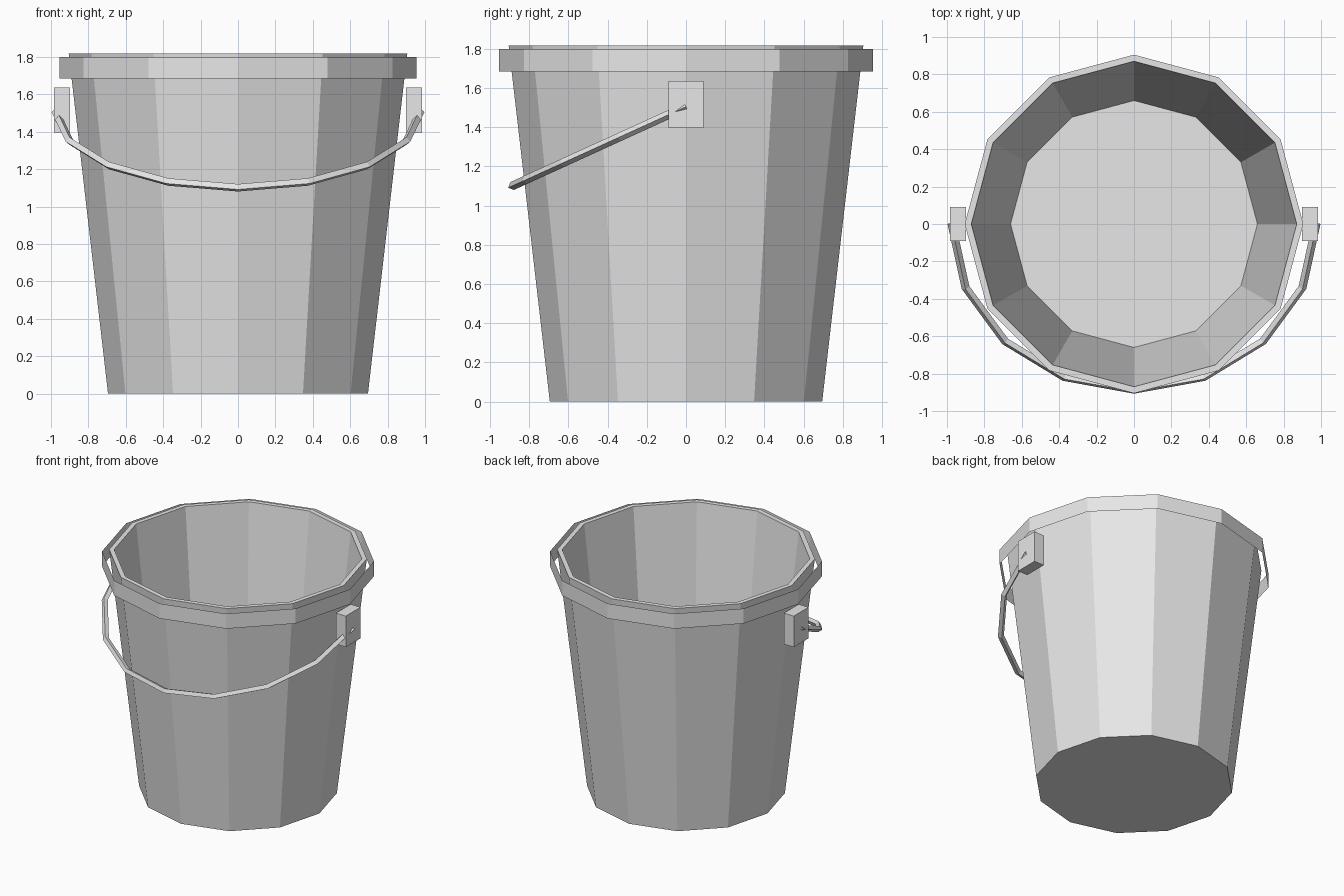
import bpy
import bmesh
from math import sin, cos, pi
from mathutils import Vector

SIDES = 12
cube = bpy.data.objects.get("Cube")
if cube:
    bpy.data.objects.remove(cube, do_unlink=True)

metal = bpy.data.materials.new("light_grey_metal")
metal.use_nodes = True
grey = (0.8, 0.8, 0.8, 1)
metal.diffuse_color = grey
metal.node_tree.nodes["Principled BSDF"].inputs["Base Color"].default_value = grey


def finish(name, bm, fix_normals=True):
    """Turn a bmesh into a flat shaded object."""
    if fix_normals:
        bmesh.ops.recalc_face_normals(bm, faces=bm.faces)
    mesh = bpy.data.meshes.new(name)
    bm.to_mesh(mesh)
    bm.free()
    mesh.materials.append(metal)
    obj = bpy.data.objects.new(name, mesh)
    bpy.context.collection.objects.link(obj)
    return obj


def skin(bm, rings):
    """Join consecutive closed rings of vertices with quads."""
    for a, b in zip(rings, rings[1:]):
        n = len(a)
        for i in range(n):
            j = (i + 1) % n
            bm.faces.new((a[i], a[j], b[j], b[i]))


def lathe(name, profile, capped):
    """Revolve (radius, height) points into a twelve-sided shell."""
    bm = bmesh.new()
    rings = [[bm.verts.new((r * cos(2 * pi * i / SIDES), r * sin(2 * pi * i / SIDES), z))
              for i in range(SIDES)] for r, z in profile]
    skin(bm, rings)
    if capped:
        bm.faces.new(rings[0][::-1])
        bm.faces.new(rings[-1])
    return finish(name, bm, capped)


# Tapered bucket: outer wall, lip, inner wall and floor
lathe("bucket_body", [(0.695, 0), (0.905, 1.817), (0.87, 1.817), (0.66, 0.02)], True)

# Open band standing just clear of the wall under the lip
lathe("rim_band", [(0.955, 1.684), (0.955, 1.8)], False)

# Blocks that carry the handle
for name, side in (("left_handle_mount", 1), ("right_handle_mount", -1)):
    bm = bmesh.new()
    bmesh.ops.create_cube(bm, size=1)
    bmesh.ops.scale(bm, vec=(0.085, 0.18, 0.24), verts=bm.verts)
    bmesh.ops.translate(bm, vec=(side * 0.942, 0, 1.516), verts=bm.verts)
    finish(name, bm)

# Drooping half-ring handle with a diamond cross-section
bm = bmesh.new()
rings = []
forward = Vector((0, -0.91, -0.415))
normal = Vector((0, -0.415, 0.91))
for k in range(9):
    a = pi * k / 8
    radial = Vector((cos(a), 0, 0)) + forward * sin(a)
    centre = Vector((0, 0, 1.505)) + radial * 0.975
    rings.append([bm.verts.new(centre + offset * 0.022)
                  for offset in (radial, normal, -radial, -normal)])
skin(bm, rings)
bm.faces.new(rings[0])
bm.faces.new(rings[-1])
finish("handle", bm)
